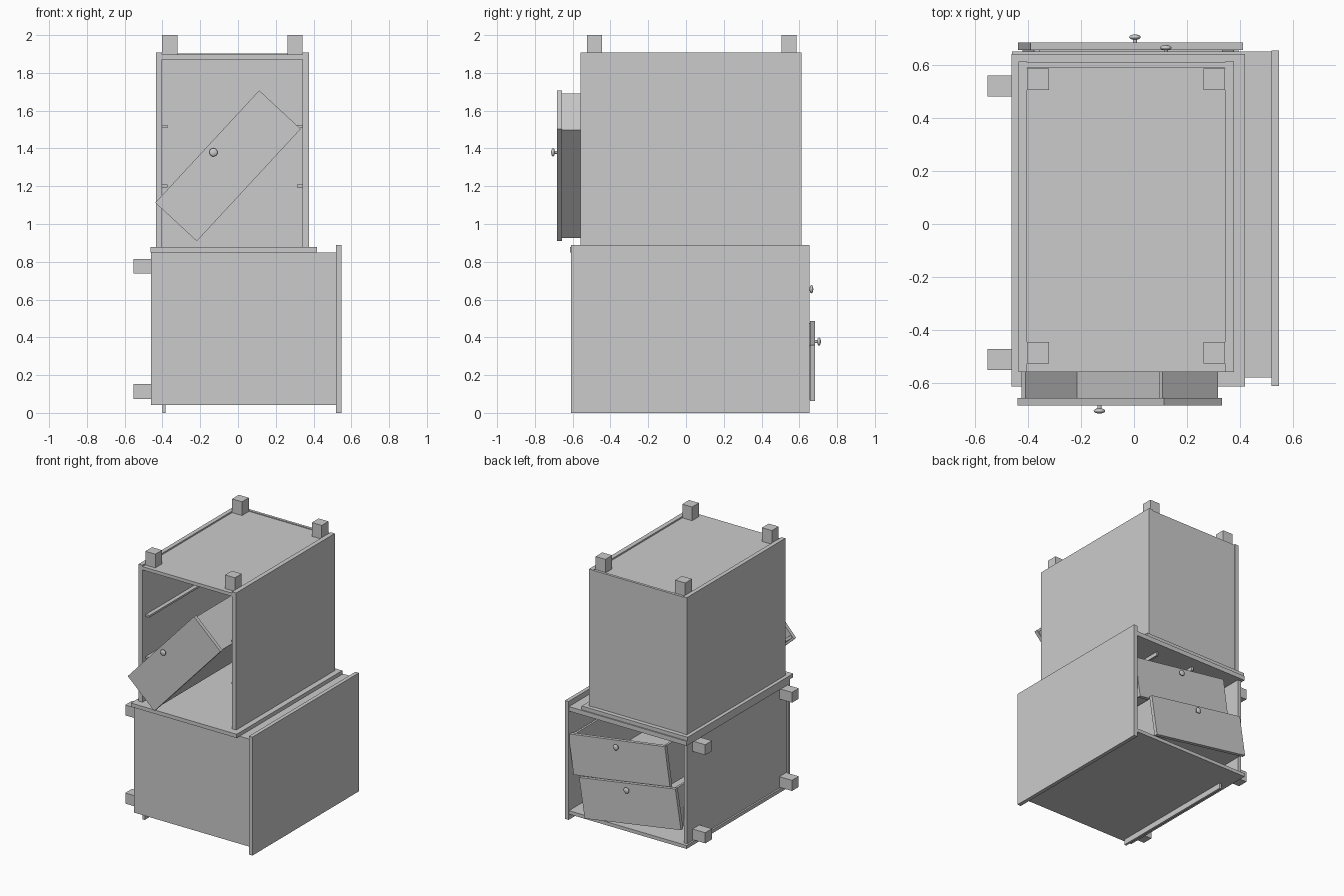
import bpy, bmesh, math
from mathutils import Matrix, Vector

if "Cube" in bpy.data.objects:
    bpy.data.objects.remove(bpy.data.objects["Cube"])

grey = bpy.data.materials.new("plain_grey")
grey.diffuse_color = (0.6, 0.6, 0.6, 1)
grey.use_nodes = True
grey.node_tree.nodes["Principled BSDF"].inputs["Base Color"].default_value = grey.diffuse_color


def finish(name, bm, matrix=None):
    mesh = bpy.data.meshes.new(name)
    bm.to_mesh(mesh)
    bm.free()
    mesh.materials.append(grey)
    ob = bpy.data.objects.new(name, mesh)
    bpy.context.collection.objects.link(ob)
    if matrix:
        ob.matrix_world = matrix
    return ob


def box(name, x, y, z, matrix=None):
    """Box from (min, max) pairs on each axis."""
    bm = bmesh.new()
    size = [b - a for a, b in (x, y, z)]
    mid = [(a + b) / 2 for a, b in (x, y, z)]
    bmesh.ops.create_cube(bm, size=1, matrix=Matrix.Translation(mid) @ Matrix.Diagonal((*size, 1)))
    return finish(name, bm, matrix)


def drawer(name, x, z, front_y, angle, facing):
    """Open-topped drawer; local front faces -y, front plane at y = 0."""
    m = Matrix.Translation((x, front_y, z)) @ Matrix.Rotation(math.radians(angle), 4, 'Y')
    if facing > 0:
        m = m @ Matrix.Rotation(math.pi, 4, 'Z')
    w, h, depth, t = 0.39, 0.143, 1.08, 0.02
    box(name + "_front", (-0.405, 0.405), (0, 0.027), (-0.15, 0.15), m)
    box(name + "_bottom", (-w + t, w - t), (0.027, depth), (-h, -h + t), m)
    box(name + "_back", (-w + t, w - t), (depth - t, depth), (-h + t, h), m)
    for s, side in ((-1, "left"), (1, "right")):
        a, b = sorted((s * w, s * (w - t)))
        box(f"{name}_{side}_side", (a, b), (0.027, depth), (-h, h), m)
    # round knob on a stem near the upper edge
    bm = bmesh.new()
    bmesh.ops.create_uvsphere(bm, u_segments=20, v_segments=10, radius=1,
                              matrix=Matrix.Translation((0, -0.021, 0.105)) @ Matrix.Diagonal((0.022, 0.01, 0.022, 1)))
    bmesh.ops.create_cone(bm, cap_ends=True, segments=16, radius1=0.008, radius2=0.008, depth=0.024,
                          matrix=Matrix.Translation((0, -0.01, 0.105)) @ Matrix.Rotation(math.pi / 2, 4, 'X'))
    for f in bm.faces:
        f.smooth = len(f.verts) < 8
    finish(name + "_knob", bm, m)


# Lower cabinet, lying on its side with its feet toward -x and its front toward +y
box("lower_top_board", (0.518, 0.547), (-0.61, 0.654), (0, 0.89))
for name, z in (("floor", (0.042, 0.068)), ("ceiling", (0.816, 0.85))):
    box(f"lower_{name}_side_panel", (-0.46, 0.518), (-0.578, 0.65), z)
box("lower_back_panel", (-0.46, 0.518), (-0.578, -0.555), (0.068, 0.816))
box("lower_base_panel", (-0.447, -0.42), (-0.555, 0.625), (0.068, 0.816))
for i, z in enumerate(((0.074, 0.154), (0.737, 0.815))):
    for j, y in enumerate(((-0.55, -0.47), (0.48, 0.56))):
        box(f"lower_foot_{i}{j}", (-0.552, -0.447), y, z)
for i, x in enumerate((-0.07, 0.25)):
    box(f"lower_runner_{i}", (x, x + 0.015), (-0.5, 0.56), (0.788, 0.816))

# Loose runner propping up the lower cabinet
box("loose_runner", (-0.4, -0.383), (-0.56, 0.47), (0, 0.042))

# Upper cabinet, upside down with its front toward -y
box("upper_top_board", (-0.462, 0.418), (-0.613, 0.641), (0.85, 0.878))
for name, x in (("left", (-0.435, -0.403)), ("right", (0.342, 0.376))):
    box(f"upper_{name}_side_panel", x, (-0.558, 0.612), (0.878, 1.908))
box("upper_back_panel", (-0.403, 0.342), (0.588, 0.608), (0.878, 1.903))
box("upper_base_panel", (-0.403, 0.342), (-0.558, 0.588), (1.872, 1.897))
for i, x in enumerate(((-0.403, -0.32), (0.261, 0.342))):
    for j, y in enumerate(((-0.525, -0.445), (0.505, 0.585))):
        box(f"upper_foot_{i}{j}", x, y, (1.897, 2.0))
for i, z in enumerate((1.193, 1.508)):
    box(f"upper_runner_left_{i}", (-0.403, -0.373), (-0.52, 0.55), (z, z + 0.015))
    box(f"upper_runner_right_{i}", (0.312, 0.342), (-0.52, 0.55), (z, z + 0.015))

# Drawers tumbled inside the cabinets
drawer("upper_drawer", -0.053, 1.308, -0.683, -47.2, -1)
drawer("lower_drawer_a", -0.013, 0.274, 0.683, 9, 1)
drawer("lower_drawer_b", 0.105, 0.551, 0.643, 8.3, 1)
